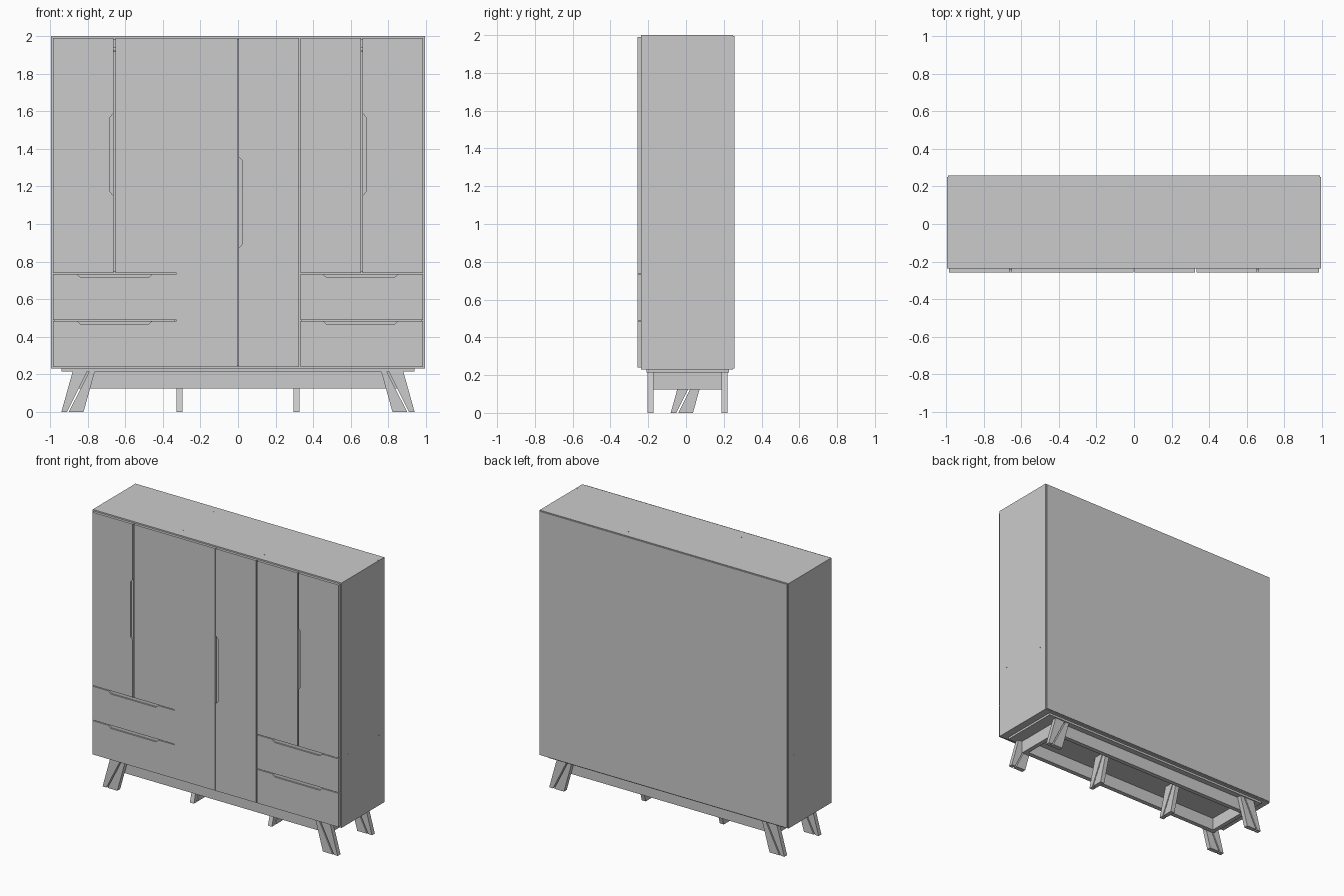
import bpy, bmesh
from mathutils import Matrix

if "Cube" in bpy.data.objects:
    bpy.data.objects.remove(bpy.data.objects["Cube"])


def finish(name, bm):
    bmesh.ops.recalc_face_normals(bm, faces=bm.faces)
    me = bpy.data.meshes.new(name)
    bm.to_mesh(me)
    bm.free()
    ob = bpy.data.objects.new(name, me)
    bpy.context.collection.objects.link(ob)
    return ob


def box(name, x0, x1, y0, y1, z0, z1):
    bm = bmesh.new()
    bmesh.ops.create_cube(bm, size=1)
    for v in bm.verts:
        v.co = ((x0 + x1) / 2 + v.co.x * (x1 - x0),
                (y0 + y1) / 2 + v.co.y * (y1 - y0),
                (z0 + z1) / 2 + v.co.z * (z1 - z0))
    return finish(name, bm)


def prism(name, pts, place, a, b):
    """Extrude a 2D profile from depth a to b; place(u, z, depth) gives the 3D point."""
    bm = bmesh.new()
    face = bm.faces.new([bm.verts.new(place(u, z, a)) for u, z in pts])
    new = bmesh.ops.extrude_face_region(bm, geom=[face])["geom"]
    shift = place(0, 0, b)
    start = place(0, 0, a)
    d = [q - p for p, q in zip(start, shift)]
    bmesh.ops.translate(bm, vec=d, verts=[g for g in new if isinstance(g, bmesh.types.BMVert)])
    return finish(name, bm)


def cylinder(name, loc, r, depth, axis, segs=12):
    bm = bmesh.new()
    rot = Matrix.Rotation(1.5707963, 4, 'Y') if axis == 'X' else Matrix()
    bmesh.ops.create_cone(bm, cap_ends=True, segments=segs, radius1=r, radius2=r,
                          depth=depth, matrix=Matrix.Translation(loc) @ rot)
    return finish(name, bm)


W, T, TOP, LOW = 0.995, 0.02, 2.0, 0.23
FRONT, BACK, FACE = -0.238, 0.25, -0.257

# Carcass panels
for s, n in ((-1, "left"), (1, "right")):
    x = sorted((s * W, s * (W - T)))
    box(n + "_side_panel", *x, FRONT, BACK, LOW, TOP)
    box(n + "_divider", s * 0.328 - 0.01, s * 0.328 + 0.01, FRONT, BACK, LOW + T, TOP - T)
    x = sorted((s * 0.338, s * (W - T)))
    box(n + "_drawer_shelf", *x, FRONT, BACK, 0.728, 0.746)
    cylinder(n + "_hanging_rail", (s * 0.656, 0, 1.93), 0.012, 0.637, 'X')
box("top_panel", -W + T, W - T, FRONT, BACK, TOP - T, TOP)
box("bottom_panel", -W + T, W - T, FRONT, BACK, LOW, LOW + T)
box("back_panel", -0.989, 0.989, BACK, 0.257, LOW + 0.005, TOP - 0.005)


# Door and drawer fronts with chamfered finger notches
def front(name, x0, x1, z0, z1, notch=None, c0=0, c1=0):
    d, c = 0.018, 0.02
    pts = [(x0, z0), (x1, z0)]
    if notch == "right":
        pts += [(x1, c0), (x1 - d, c0 + c), (x1 - d, c1 - c), (x1, c1)]
        grip = (x1 - d - 0.004, x1, c0, c1)
    pts += [(x1, z1)]
    if notch == "top":
        pts += [(c1, z1), (c1 - c, z1 - d), (c0 + c, z1 - d), (c0, z1)]
        grip = (c0, c1, z1 - d - 0.004, z1)
    pts += [(x0, z1)]
    if notch == "left":
        pts += [(x0, c1), (x0 + d, c1 - c), (x0 + d, c0 + c), (x0, c0)]
        grip = (x0, x0 + d + 0.004, c0, c1)
    prism(name, pts, lambda u, z, y: (u, y, z), FACE, FRONT)
    if notch:
        box(name + "_grip", grip[0], grip[1], -0.246, FRONT, grip[2], grip[3])


E, ZB, ZT = 0.985, 0.24, 1.99
front("left_outer_door", -E, -0.662, 0.738, ZT, "right", 1.15, 1.59)
front("left_inner_door", -0.653, -0.328, 0.738, ZT)
front("centre_left_door", -0.328, -0.002, ZB, ZT)
front("centre_right_door", 0.002, 0.324, ZB, ZT, "left", 0.87, 1.36)
front("right_inner_door", 0.332, 0.654, 0.738, ZT)
front("right_outer_door", 0.662, E, 0.738, ZT, "left", 1.15, 1.59)
for n, x0, x1, c in (("left", -E, -0.328, -0.657), ("right", 0.332, E, 0.652)):
    front(n + "_lower_drawer", x0, x1, ZB, 0.484, "top", c - 0.2, c + 0.2)
    front(n + "_upper_drawer", x0, x1, 0.489, 0.733, "top", c - 0.2, c + 0.2)

# Screw caps
for y in (-0.165, 0.19):
    for x in (-0.985, -0.328, 0.328, 0.985):
        cylinder("top_screw_cap", (x, y, TOP), 0.005, 0.002, 'Z')
    for x in (-W, W):
        cylinder("side_screw_cap", (x, y, 0.737), 0.005, 0.002, 'X')

# Base plate and rail frame
box("base_plate", -0.94, 0.94, -0.21, 0.228, 0.215, LOW)
box("front_rail", -0.85, 0.85, -0.172, -0.14, 0.125, 0.215)
box("back_rail", -0.85, 0.85, 0.156, 0.188, 0.125, 0.215)
for s, n in ((-1, "left"), (1, "right")):
    x = sorted((s * 0.85, s * 0.818))
    box(n + "_end_rail", *x, -0.14, 0.156, 0.125, 0.215)

# Splayed legs: two tapered slats with a slanted gap between them
SLATS = {"outer_slat": [(0, 0), (0.03, 0), (0.138, 0.215), (0.06, 0.215)],
         "inner_slat": [(0.04, 0), (0.118, 0), (0.178, 0.215), (0.148, 0.215)]}
for slat, pts in SLATS.items():
    for s, n in ((-1, "left"), (1, "right")):
        for f, y0, y1 in (("front", -0.204, -0.172), ("back", 0.188, 0.22)):
            prism(f"{f}_{n}_leg_{slat}", pts, lambda u, z, y: (s * (0.94 - u), y, z), y0, y1)
        prism(f"middle_{n}_leg_{slat}", pts, lambda u, z, x: (x, u - 0.081, z),
              s * 0.312 - 0.016, s * 0.312 + 0.016)
